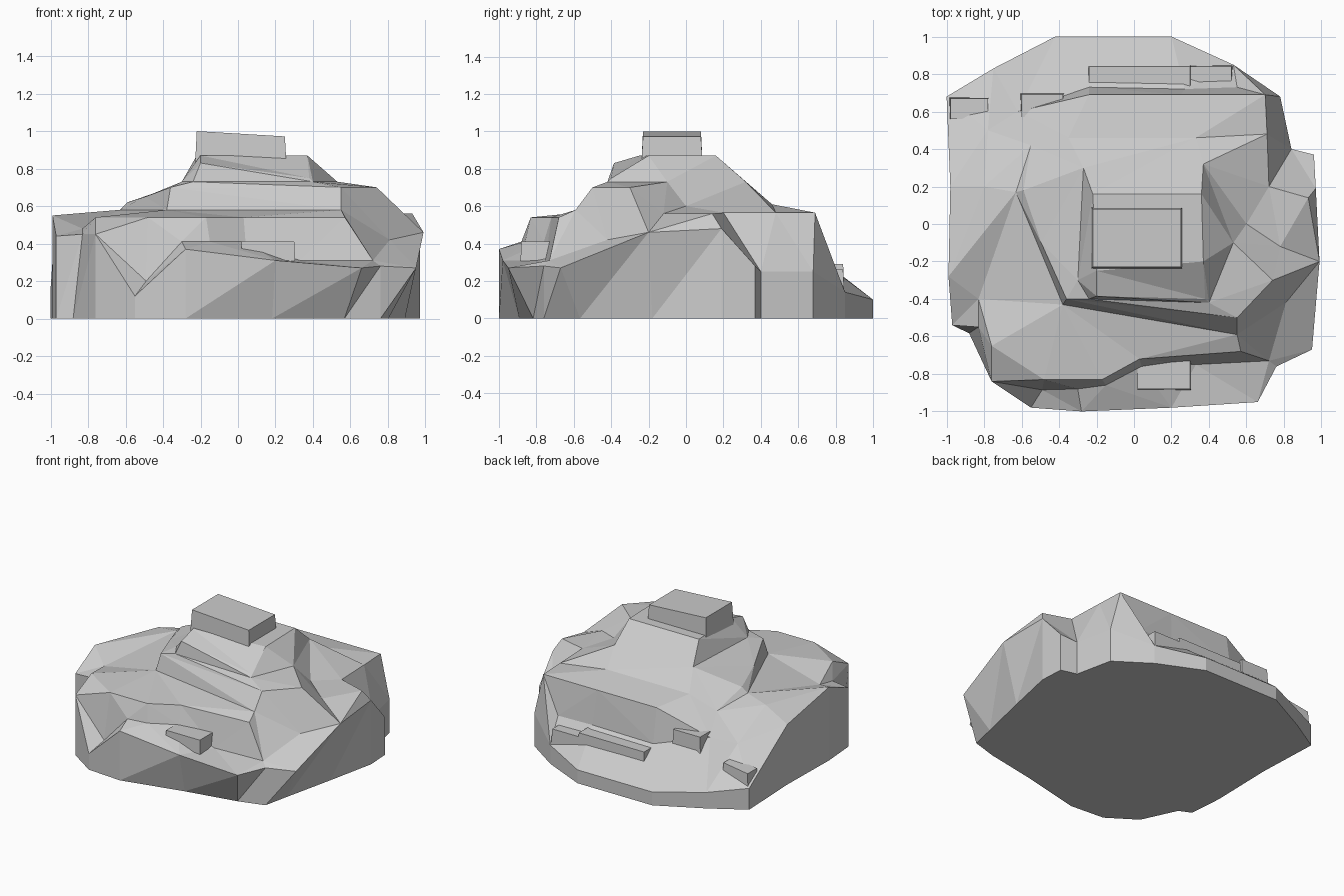
import bpy, bmesh
from mathutils import Vector
from mathutils.geometry import delaunay_2d_cdt

if "Cube" in bpy.data.objects:
    bpy.data.objects.remove(bpy.data.objects["Cube"])


def finish(name, bm):
    bmesh.ops.recalc_face_normals(bm, faces=bm.faces[:])
    me = bpy.data.meshes.new(name)
    bm.to_mesh(me)
    bm.free()
    ob = bpy.data.objects.new(name, me)
    bpy.context.collection.objects.link(ob)


def stone(name, x0, x1, y0, y1, top, tilt=0.0, flare=0.01, deep=0.2):
    """Slab with a slightly tilted top, flaring towards its buried base."""
    bm = bmesh.new()
    bmesh.ops.create_cube(bm, size=1)
    for v in bm.verts:
        up = v.co.z > 0
        f = 0 if up else flare
        x = x1 + f if v.co.x > 0 else x0 - f
        y = y1 + f if v.co.y > 0 else y0 - f
        v.co = (x, y, top + tilt * (x - x0) if up else top - deep)
    finish(name, bm)


# Outer rim of the rock, counter-clockwise from the front left
rim = [(-.76, -.84, .45), (-.55, -.98, .12), (-.28, -1, .37), (.2, -.98, .31),
       (.66, -.95, .27), (.76, -.76, .28), (.95, -.67, .27), (.99, -.2, .46),
       (.97, .19, .48), (.96, .37, .28), (.84, .4, .25), (.78, .68, .25),
       (.53, .85, .14), (.2, 1, .1), (-.42, 1, .1), (-.75, .83, .12),
       (-1, .68, .16), (-.98, .2, .45), (-.99, -.28, .55), (-.97, -.54, .44),
       (-.83, -.55, .45)]
# Rim corners whose foot is pulled in (overhang at front right) or out (left)
undercut = {3: .91, 4: .86, 6: .845, 7: .9, 20: 1.06}

points = list(rim)
edges = []


def terrace(z, *line):
    """Level break line running over the rock."""
    start = len(points)
    points.extend((x, y, z) for x, y in line)
    edges.extend((i, i + 1) for i in range(start, len(points) - 1))


# Front plateau and the foot of its wall
terrace(.54, (-.76, -.65), (-.48, -.83), (-.17, -.83), (.03, -.72), (.57, -.68))
terrace(.41, (-.3, -.88), (-.15, -.86), (.04, -.76))
terrace(.31, (.33, -.75), (.72, -.73))
# Bench below and above its step
terrace(.58, (-.63, .17), (-.38, -.43), (.55, -.59))
terrace(.7, (-.36, -.4), (.55, -.5), (.74, -.3))
# Collar under the summit and the crown above it
terrace(.73, (-.27, .3), (-.3, -.3), (-.24, -.4), (.4, -.42), (.53, -.1), (.37, .32))
terrace(.87, (-.22, .16), (.36, .16), (.37, -.2), (-.2, -.25))
# Back wall: break in the slope, upper edge and foot
terrace(.61, (-.35, .46), (.33, .46))
terrace(.565, (-.24, .69), (.25, .69), (.7, .69), (.71, .48), (.72, .2))
terrace(.31, (-.24, .73), (.27, .72), (.55, .73))
# Single high and low spots: collar lip, right hollow, back, left shoulder
points += [(-.2, -.385, .83), (.38, -.4, .75), (.81, -.42, .42), (.78, -.12, .56),
           (.93, .14, .56), (.6, 0, .6), (-.59, .18, .62), (-.495, -.1, .65),
           (-.62, .6, .41), (-.55, .42, .52), (-.78, .5, .37), (-.8, .2, .55),
           (-.83, -.4, .48), (-.49, -.885, .2)]

# Main rock body: triangulated terrain, side skirt and flat underside
n = len(rim)
flat, _, tris, orig, _, _ = delaunay_2d_cdt(
    [Vector(p[:2]) for p in points], edges, [list(range(n))], 1, 1e-5)
bm = bmesh.new()
ground, rim_vert = [], {}
for v, o in zip(flat, orig):
    ground.append(bm.verts.new((v.x, v.y, points[o[0]][2] if o else .55)))
    rim_vert.update((i, ground[-1]) for i in o)
for t in tris:
    bm.faces.new([ground[k] for k in t])
foot = [bm.verts.new((x * undercut.get(i, 1), y * undercut.get(i, 1), 0))
        for i, (x, y, z) in enumerate(rim)]
for i in range(n):
    j = (i + 1) % n
    bm.faces.new((foot[i], foot[j], rim_vert[j]))
    bm.faces.new((foot[i], rim_vert[j], rim_vert[i]))
bm.faces.new(foot[::-1])
finish("rock_body", bm)

# Summit block, ledges and stones set into the sides
stone("summit_block", -.22, .25, -.23, .08, 1, -.06)
stone("back_ledge", -.24, .3, .7, .84, .29)
stone("back_right_stone", .3, .52, .7, .84, .26)
stone("front_ledge", .02, .3, -.88, -.73, .41)
stone("back_left_stone_low", -.98, -.78, .56, .67, .26, .15)
stone("back_left_stone_high", -.6, -.38, .57, .69, .44)
